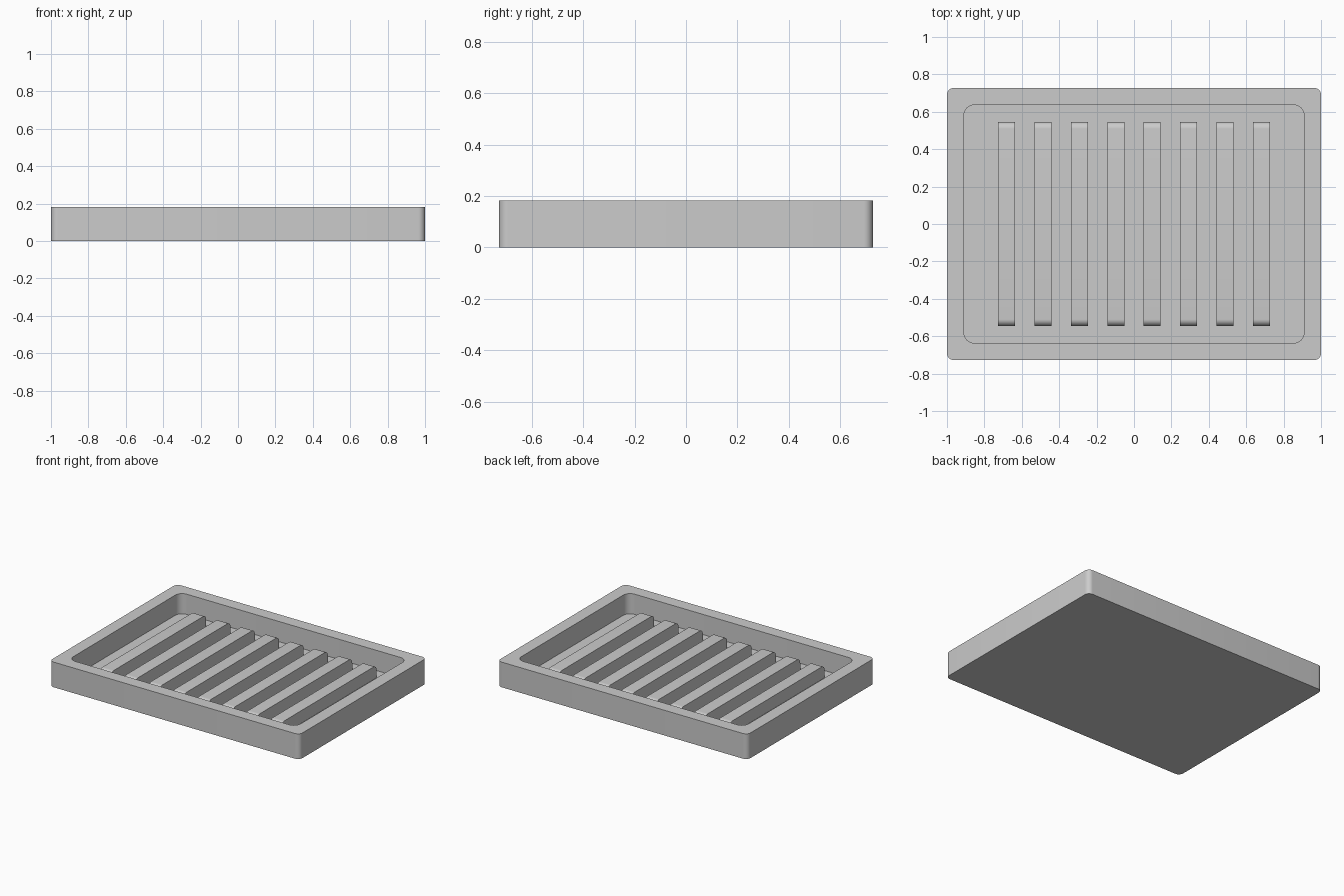
import bpy, bmesh, math

if "Cube" in bpy.data.objects:
    bpy.data.objects.remove(bpy.data.objects["Cube"], do_unlink=True)

HEIGHT, FLOOR, RIB_TOP = 0.182, 0.036, 0.127
RIB_COUNT, RIB_WIDTH, RIB_HALF_LENGTH, RIB_ROUND = 8, 0.091, 0.545, 0.036
RIB_REACH = 0.682

grey = bpy.data.materials.new("light_grey")
grey.use_nodes = True
colour = (0.6, 0.6, 0.6, 1)
grey.diffuse_color = colour
grey.node_tree.nodes["Principled BSDF"].inputs["Base Color"].default_value = colour


def arc(cx, cy, radius, start, steps=8):
    """Quarter arc, counter-clockwise from the start angle."""
    angles = [start + math.pi / 2 * i / steps for i in range(steps + 1)]
    return [(cx + radius * math.cos(a), cy + radius * math.sin(a)) for a in angles]


def rounded_rectangle(hx, hy, radius):
    points = []
    for i, (sx, sy) in enumerate([(1, 1), (-1, 1), (-1, -1), (1, -1)]):
        points += arc(sx * (hx - radius), sy * (hy - radius), radius, i * math.pi / 2)
    return points


def loft(name, rings):
    """Closed solid through rings of equal length, capped at both ends."""
    bm = bmesh.new()
    loops = [[bm.verts.new(p) for p in ring] for ring in rings]
    for a, b in zip(loops, loops[1:]):
        for i in range(len(a)):
            j = (i + 1) % len(a)
            bm.faces.new((a[i], a[j], b[j], b[i]))
    bm.faces.new(loops[0][::-1])
    bm.faces.new(loops[-1])
    bmesh.ops.recalc_face_normals(bm, faces=bm.faces)
    mesh = bpy.data.meshes.new(name)
    bm.to_mesh(mesh)
    bm.free()
    mesh.materials.append(grey)
    obj = bpy.data.objects.new(name, mesh)
    bpy.context.collection.objects.link(obj)
    bpy.ops.object.select_all(action="DESELECT")
    obj.select_set(True)
    bpy.context.view_layer.objects.active = obj
    bpy.ops.object.shade_smooth_by_angle(angle=math.radians(30))
    return obj


# Tray: outer wall, flat rim, inner wall and floor
outer = rounded_rectangle(1.0, 0.727, 0.036)
inner = rounded_rectangle(0.909, 0.636, 0.054)
loft("tray", [[(x, y, z) for x, y in outline]
              for outline, z in ((outer, 0), (outer, HEIGHT), (inner, HEIGHT), (inner, FLOOR))])

# Drainage ribs with rounded upper ends, sunk slightly into the floor
base = FLOOR - 0.01
shoulder, crown = RIB_HALF_LENGTH - RIB_ROUND, RIB_TOP - RIB_ROUND
profile = [(-RIB_HALF_LENGTH, base), (RIB_HALF_LENGTH, base)]
profile += arc(shoulder, crown, RIB_ROUND, 0)
profile += arc(-shoulder, crown, RIB_ROUND, math.pi / 2)
for n in range(RIB_COUNT):
    x = -RIB_REACH + 2 * RIB_REACH * n / (RIB_COUNT - 1)
    loft(f"rib_{n + 1}", [[(x + side * RIB_WIDTH / 2, y, z) for y, z in profile]
                          for side in (-1, 1)])
